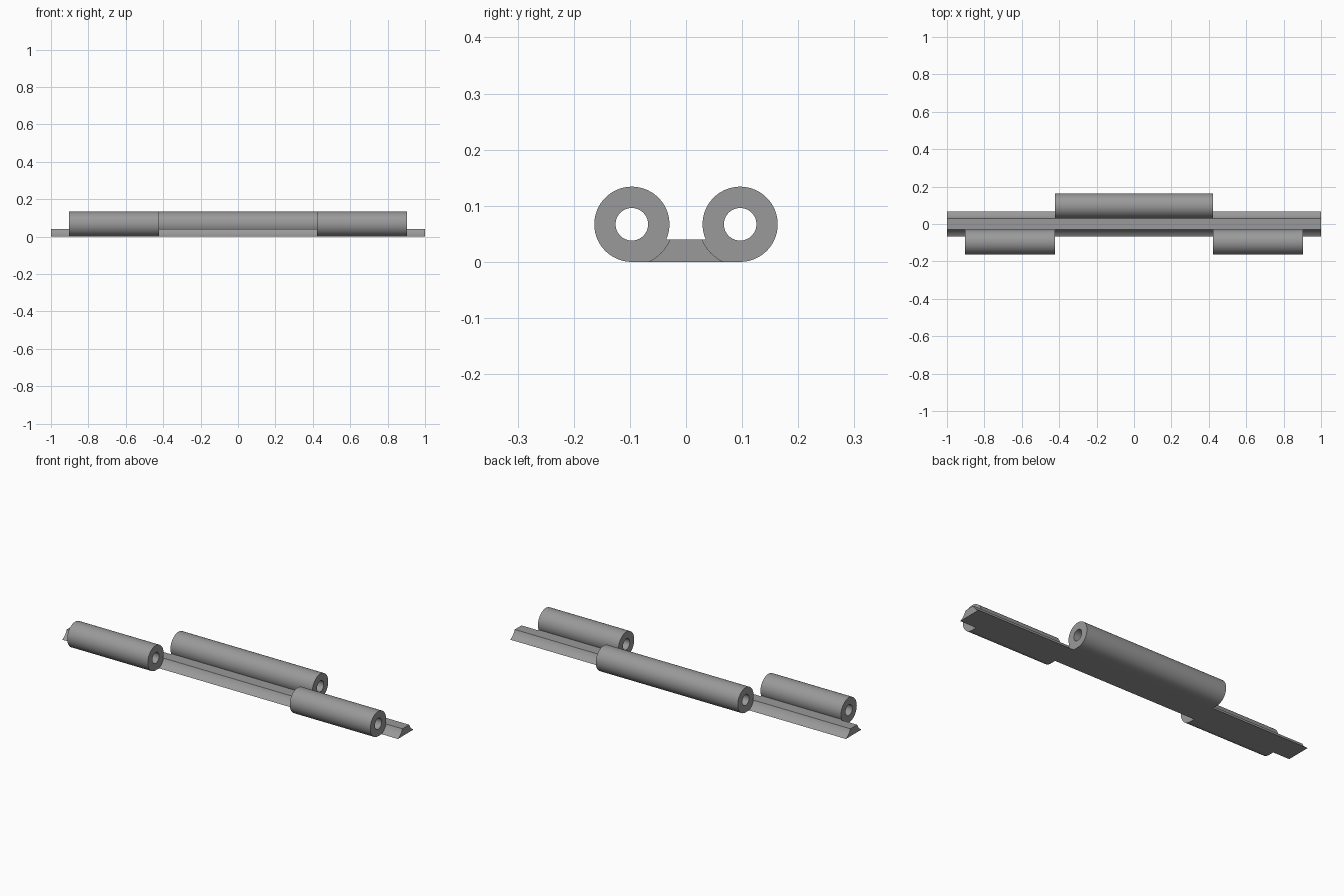
import bpy, bmesh, math

if "Cube" in bpy.data.objects:
    bpy.data.objects.remove(bpy.data.objects["Cube"])

R, BORE, CY = 0.067, 0.029, 0.0965     # knuckle radius, bore radius, axis offset in y
TOP, CLEAR = 0.04, 0.073               # strip height, radius of its hollowed sides
ARC, SEG = 8, 64
X_IN, X_OUT = 0.423, 0.903             # knuckle ends along the strip

steel = bpy.data.materials.new("grey metal")
steel.diffuse_color = (0.32, 0.32, 0.32, 1)
steel.use_nodes = True
steel.node_tree.nodes["Principled BSDF"].inputs["Base Color"].default_value = steel.diffuse_color


def polar(r, a):
    return (CY + r * math.cos(a), R + r * math.sin(a))


# Hollow flank of the strip on the +y side, from top edge to bottom edge
A_TOP = math.pi + math.asin((R - TOP) / CLEAR)
A_BOT = math.pi + math.asin(R / CLEAR)
FLANK = [polar(CLEAR, A_TOP + (A_BOT - A_TOP) * i / ARC) for i in range(ARC + 1)]


def wall(bm, ring0, ring1, count):
    n = len(ring0)
    for i in range(count):
        j = (i + 1) % n
        bm.faces.new((ring0[i], ring0[j], ring1[j], ring1[i]))


def ring_at(bm, points, x, side=1):
    return [bm.verts.new((x, side * y, z)) for y, z in points]


def finish(bm, name):
    bmesh.ops.recalc_face_normals(bm, faces=bm.faces)
    mesh = bpy.data.meshes.new(name)
    bm.to_mesh(mesh)
    bm.free()
    mesh.materials.append(steel)
    obj = bpy.data.objects.new(name, mesh)
    bpy.context.collection.objects.link(obj)
    bpy.ops.object.select_all(action='DESELECT')
    obj.select_set(True)
    bpy.context.view_layer.objects.active = obj
    bpy.ops.object.shade_smooth_by_angle(angle=math.radians(30))


def make_strip():
    bm = bmesh.new()
    profile = FLANK + [(-y, z) for y, z in reversed(FLANK)]
    n = len(profile)
    xs = [-1, -X_OUT, -X_IN, X_IN, X_OUT, 1]
    rings = [ring_at(bm, profile, x) for x in xs]
    # flanks stay open where a knuckle joins the strip
    open_sides = [None, "front", "back", "front", None]
    for k, joined in enumerate(open_sides):
        for i in range(n):
            part = "back" if i < ARC else "front" if ARC < i < n - 1 else "flat"
            if part != joined:
                j = (i + 1) % n
                bm.faces.new((rings[k][i], rings[k][j], rings[k + 1][j], rings[k + 1][i]))
    bm.faces.new(rings[0])
    bm.faces.new(rings[-1])
    finish(bm, "base_strip")


def make_knuckle(name, side, x0, x1):
    bm = bmesh.new()
    # round barrel running from the strip top, over and down to the flat underside
    start = math.pi + math.asin((R - TOP) / R)
    barrel = [polar(R, start - (start + math.pi / 2) * i / SEG) for i in range(SEG + 1)]
    outline = barrel + FLANK[::-1]
    bore = [polar(BORE, 2 * math.pi * i / SEG) for i in range(SEG)]
    ends = []
    for x in (x0, x1):
        outer, inner = ring_at(bm, outline, x, side), ring_at(bm, bore, x, side)
        ends.append((outer, inner))
        edges = [bm.edges.new((r[i], r[(i + 1) % len(r)]))
                 for r in (outer, inner) for i in range(len(r))]
        bmesh.ops.triangle_fill(bm, edges=edges, use_beauty=True)
    (o0, i0), (o1, i1) = ends
    wall(bm, o0, o1, SEG + 1)                       # barrel and underside
    bm.faces.new((o0[-1], o0[0], o1[0], o1[-1]))    # web top
    wall(bm, i0, i1, SEG)                           # bore
    finish(bm, name)


make_strip()
make_knuckle("back_knuckle", 1, -X_IN, X_IN)
make_knuckle("front_left_knuckle", -1, -X_OUT, -X_IN)
make_knuckle("front_right_knuckle", -1, X_IN, X_OUT)
